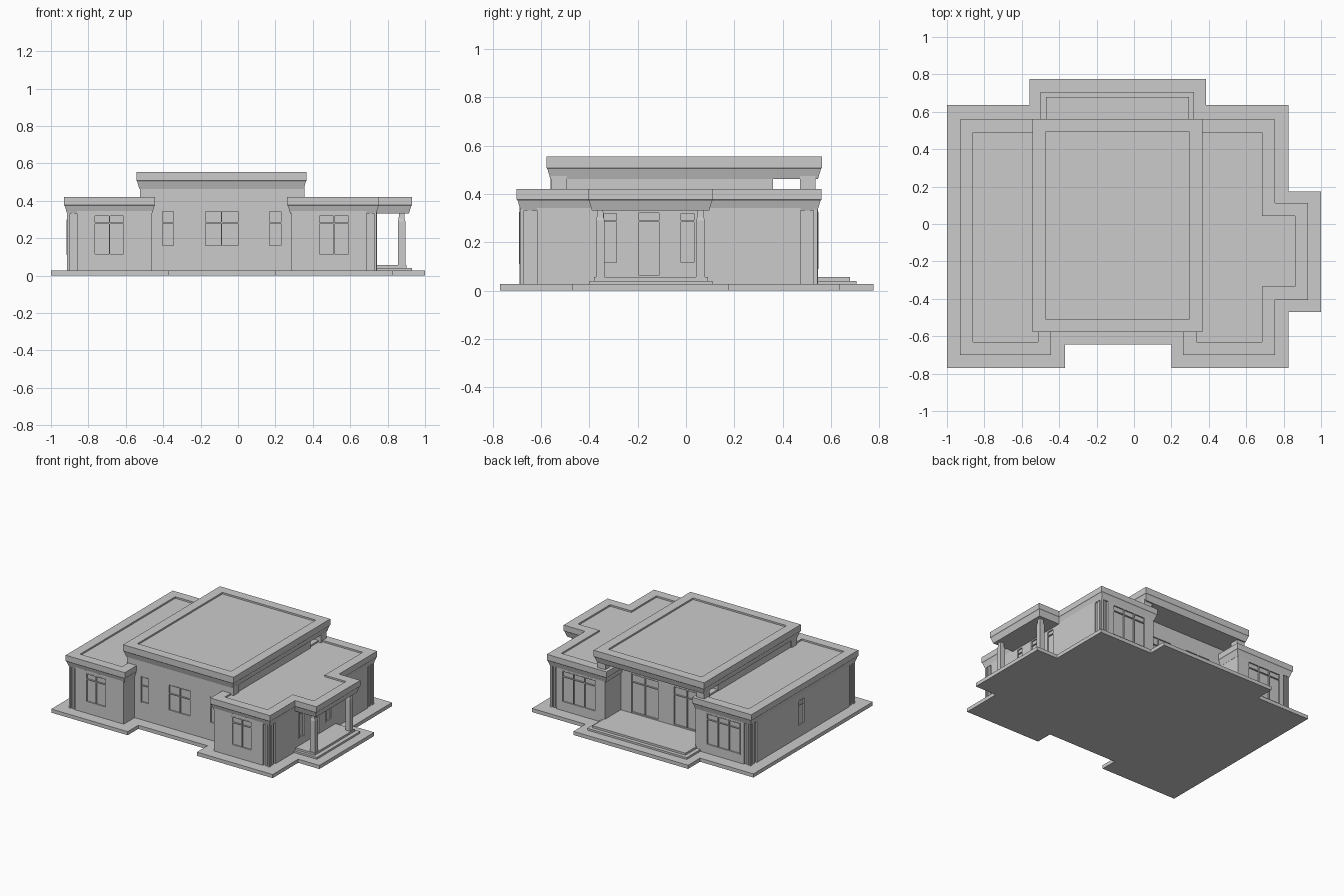
import bpy, bmesh
from mathutils import Vector

if "Cube" in bpy.data.objects:
    bpy.data.objects.remove(bpy.data.objects["Cube"])


def inset_outline(pts, d):
    """Move a counter-clockwise right-angled outline inwards by d."""
    out, n = [], len(pts)
    for i, p in enumerate(pts):
        p = Vector(p)
        e0 = (p - Vector(pts[i - 1])).normalized()
        e1 = (Vector(pts[(i + 1) % n]) - p).normalized()
        out.append((p.x - d * (e0.y + e1.y), p.y + d * (e0.x + e1.x)))
    return out


def rings_to_bmesh(bm, outline, rings):
    """Loft an outline through (inset, z) rings and cap both ends."""
    loops = [[bm.verts.new((x, y, z)) for x, y in inset_outline(outline, d)]
             for d, z in rings]
    n = len(outline)
    for a, b in zip(loops, loops[1:]):
        for i in range(n):
            j = (i + 1) % n
            bm.faces.new((a[i], a[j], b[j], b[i]))
    bm.faces.new(loops[0][::-1])
    bm.faces.new(loops[-1])


def rect(x0, x1, y0, y1):
    return [(x0, y0), (x1, y0), (x1, y1), (x0, y1)]


def finish(name, bm):
    me = bpy.data.meshes.new(name)
    bm.to_mesh(me)
    bm.free()
    ob = bpy.data.objects.new(name, me)
    bpy.context.collection.objects.link(ob)
    return ob


def loft(name, outline, rings):
    bm = bmesh.new()
    rings_to_bmesh(bm, outline, rings)
    return finish(name, bm)


def prism(name, outline, z0, z1):
    return loft(name, outline, [(0, z0), (0, z1)])


def roof(name, outline, z0, z1):
    # tapered lower fascia, upright upper fascia, sunken roof deck
    return loft(name, outline, [(.016, z0), (.004, z0 + .04), (0, z0 + .045), (0, z1),
                                (.07, z1), (.07, z1 - .012)])


# ground slab
prism("ground_slab", [(-1, -.77), (-.37, -.77), (-.37, -.645), (.2, -.645), (.2, -.77),
                      (.825, -.77), (.825, -.47), (1, -.47), (1, .175), (.825, .175),
                      (.825, .635), (.385, .635), (.385, .775), (-.56, .775),
                      (-.56, .635), (-1, .635)], 0, .027)

# terrace and porch steps
prism("terrace_lower_step", rect(-.5, .32, .3, .705), .02, .041)
prism("terrace_upper_step", rect(-.47, .295, .3, .678), .02, .056)
prism("porch_lower_step", rect(.7, .93, -.4, .11), .02, .041)
prism("porch_upper_step", rect(.7, .9, -.38, .09), .02, .056)

# H-shaped walls with notched outer corners
X0, X1, Y0, Y1 = -.915, .742, -.688, .545
A, B = .055, .072
walls = prism("wing_walls", [
    (X0, Y0 + B), (X0 + A, Y0 + B), (X0 + A, Y0), (-.46, Y0), (-.46, -.54), (.285, -.54),
    (.285, Y0), (X1 - A, Y0), (X1 - A, Y0 + B), (X1, Y0 + B), (X1, Y1 - B),
    (X1 - A, Y1 - B), (X1 - A, Y1), (.285, Y1), (.285, .34), (-.46, .34), (-.46, Y1),
    (X0 + A, Y1), (X0 + A, Y1 - B), (X0, Y1 - B)], .02, .345)

# fluted corner posts
bm = bmesh.new()
for cx, sx in ((X0, 1), (X1, -1)):
    for cy, sy in ((Y0, 1), (Y1, -1)):
        for u0, u1, v0, v1 in ((.012, A + .01, .014, B + .01), (.002, .016, .002, .018),
                               (.026, .04, .006, .03), (.006, .03, .032, .052)):
            xs = sorted((cx + sx * u0, cx + sx * u1))
            ys = sorted((cy + sy * v0, cy + sy * v1))
            rings_to_bmesh(bm, rect(*xs, *ys), [(0, .022), (0, .345)])
finish("corner_posts", bm)

# tall central hall and the piers carrying the upper roof
hall = prism("central_hall", rect(-.515, .345, -.56, .36), .02, .475)
bm = bmesh.new()
for x in (-.525, .29):
    for y in (-.56, .47):
        rings_to_bmesh(bm, rect(x, x + .065, y + .001, y + .066), [(0, .4), (0, .475)])
finish("roof_piers", bm)

# roofs
roof("lower_roof", [(-.93, -.7), (-.443, -.7), (-.443, -.545), (.263, -.545), (.263, -.7),
                    (.755, -.7), (.755, -.405), (.93, -.405), (.93, .112), (.755, .112),
                    (.755, .56), (.263, .56), (.263, .345), (-.443, .345), (-.443, .56),
                    (-.93, .56)], .332, .42)
roof("upper_roof", rect(-.543, .367, -.577, .562), .463, .555)

# porch columns with plinth and capital
for label, y in (("front", -.355), ("back", .06)):
    loft("porch_column_" + label, rect(.855, .895, y - .018, y + .018),
         [(0, .05), (0, .29), (.004, .305), (.006, .34)])

# windows: facing axis, wall plane, outward sign, span, heights, panes, transom
R = .008
cut, frames = bmesh.new(), bmesh.new()


def window(axis, plane, s, a0, a1, z0, z1, panes=1, transom=None):
    def block(bm, u0, u1, d0, d1, w0, w1):
        ds = sorted((plane + s * d0, plane + s * d1))
        r = rect(*ds, u0, u1) if axis == "x" else rect(u0, u1, *ds)
        rings_to_bmesh(bm, r, [(0, w0), (0, w1)])
    block(cut, a0, a1, -R, .03, z0, z1)
    t = .006
    for i in range(panes + 1):
        u = a0 + t / 2 + (a1 - a0 - t) * i / panes
        block(frames, u - t / 2, u + t / 2, -R - .001, .002, z0, z1)
    for z in [z0, z1 - t] + ([transom] if transom else []):
        block(frames, a0, a1, -R - .001, .0015, z, z + t)


for a0, a1 in ((-.77, -.605), (.43, .597)):                  # front wings
    window("y", Y0, -1, a0, a1, .11, .325, 2, .277)
for a0, a1, n in ((-.41, -.34, 1), (-.18, .005, 2), (.162, .235, 1)):  # front hall
    window("y", -.56, -1, a0, a1, .155, .35, n, .28)
for a0, a1 in ((-.83, -.55), (.36, .64)):                    # back wings
    window("y", Y1, 1, a0, a1, .09, .325, 3, .277)
for a0, a1 in ((-.37, -.15), (-.03, .2)):                    # terrace glazing
    window("y", .36, 1, a0, a1, .06, .35, 2, .285)
for a0, a1 in ((-.345, -.282), (-.027, .04)):                # porch side lights
    window("x", X1, 1, a0, a1, .11, .325, 1, .285)
window("x", X1, 1, -.2, -.105, .057, .327, 1, .285)          # porch door
window("x", X0, -1, -.09, -.01, .11, .3, 1, .26)             # left side
finish("window_frames", frames)
cutter = finish("window_cutter", cut)
cutter.hide_render = True
cutter.hide_viewport = True
for ob in (walls, hall):
    mod = ob.modifiers.new("window_recesses", "BOOLEAN")
    mod.operation = "DIFFERENCE"
    mod.solver = "EXACT"
    mod.object = cutter
